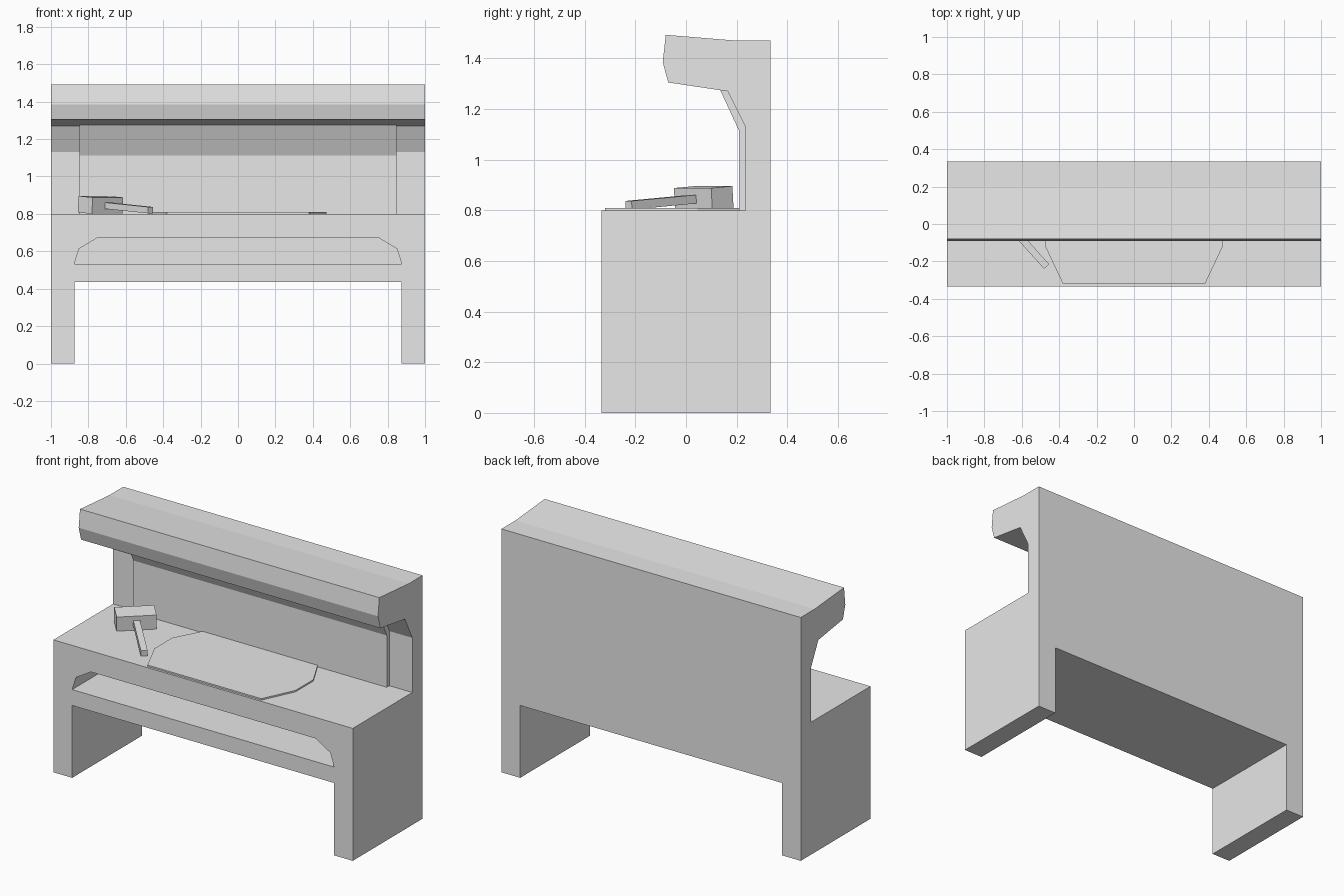
import bpy, bmesh
from math import radians
from mathutils import Matrix, Vector

if "Cube" in bpy.data.objects:
    bpy.data.objects.remove(bpy.data.objects["Cube"], do_unlink=True)

grey = bpy.data.materials.new("plain grey")
grey.use_nodes = True
GREY = (0.8, 0.8, 0.8, 1)
grey.diffuse_color = GREY
grey.node_tree.nodes["Principled BSDF"].inputs["Base Color"].default_value = GREY


def finish(name, bm):
    bmesh.ops.recalc_face_normals(bm, faces=bm.faces)
    mesh = bpy.data.meshes.new(name)
    bm.to_mesh(mesh)
    bm.free()
    mesh.materials.append(grey)
    obj = bpy.data.objects.new(name, mesh)
    bpy.context.collection.objects.link(obj)
    return obj


def prism(name, outline, axis, low, high):
    """Extrude a 2D outline along the given axis from low to high."""
    place = {"x": lambda a, b: (low, a, b),
             "y": lambda a, b: (a, low, b),
             "z": lambda a, b: (a, b, low)}[axis]
    bm = bmesh.new()
    face = bm.faces.new([bm.verts.new(place(a, b)) for a, b in outline])
    moved = bmesh.ops.extrude_face_region(bm, geom=[face])["geom"]
    shift = Vector([high - low if axis == k else 0 for k in "xyz"])
    bmesh.ops.translate(bm, vec=shift,
                        verts=[v for v in moved if isinstance(v, bmesh.types.BMVert)])
    return finish(name, bm)


def mirrored(half):
    """Complete a half outline across x = 0."""
    return half + [(-x, b) for x, b in reversed(half)]


def box(name, size, matrix):
    bm = bmesh.new()
    bmesh.ops.create_cube(bm, size=1)
    bmesh.ops.scale(bm, vec=size, verts=bm.verts)
    bmesh.ops.transform(bm, matrix=matrix, verts=bm.verts)
    return finish(name, bm)


def cut(target, cutter):
    cutter.hide_render = True
    mod = target.modifiers.new("cut", "BOOLEAN")
    mod.operation = "DIFFERENCE"
    mod.solver = "EXACT"
    mod.object = cutter
    bpy.context.view_layer.objects.active = target
    bpy.ops.object.modifier_apply(modifier=mod.name)
    bpy.data.objects.remove(cutter, do_unlink=True)


# Bench body: table, back wall and overhanging hood in one side profile
D = 0.333
body = prism("bench_body", [
    (-D, 0), (D, 0), (D, 1.47), (0.2, 1.47), (-0.08, 1.493), (-0.092, 1.385),
    (-0.07, 1.305), (0.165, 1.27), (0.235, 1.13), (0.235, 0.8), (-D, 0.8)],
    "x", -1, 1)

# Opening between the legs, then the shelf recess in the front
cut(body, prism("leg_opening", mirrored([(0.875, -0.1), (0.875, 0.437)]), "y", -1, 1))
cut(body, prism("shelf_recess",
                mirrored([(0.875, 0.533), (0.85, 0.613), (0.75, 0.673)]),
                "y", -0.5, 0.17))

# Raised panel on the back wall
prism("back_panel", [
    (0.24, 0.8), (0.21, 0.8), (0.21, 1.113), (0.135, 1.275), (0.17, 1.275),
    (0.24, 1.13)], "x", -0.847, 0.847)

# Thin work mat on the table
prism("work_mat", mirrored([(0.38, -0.32), (0.472, -0.125), (0.472, 0.045), (0.385, 0.21)]),
      "z", 0.8, 0.809)

# Mallet lying on the table: local x runs along the handle
mallet = (Matrix.Translation((-0.735, 0.07, 0.848))
          @ Matrix.Rotation(radians(-48), 4, "Z")
          @ Matrix.Rotation(radians(4), 4, "Y"))
box("mallet_head", (0.113, 0.22, 0.088), mallet)
box("mallet_handle", (0.4, 0.037, 0.034), mallet @ Matrix.Translation((0.2, 0, 0)))
